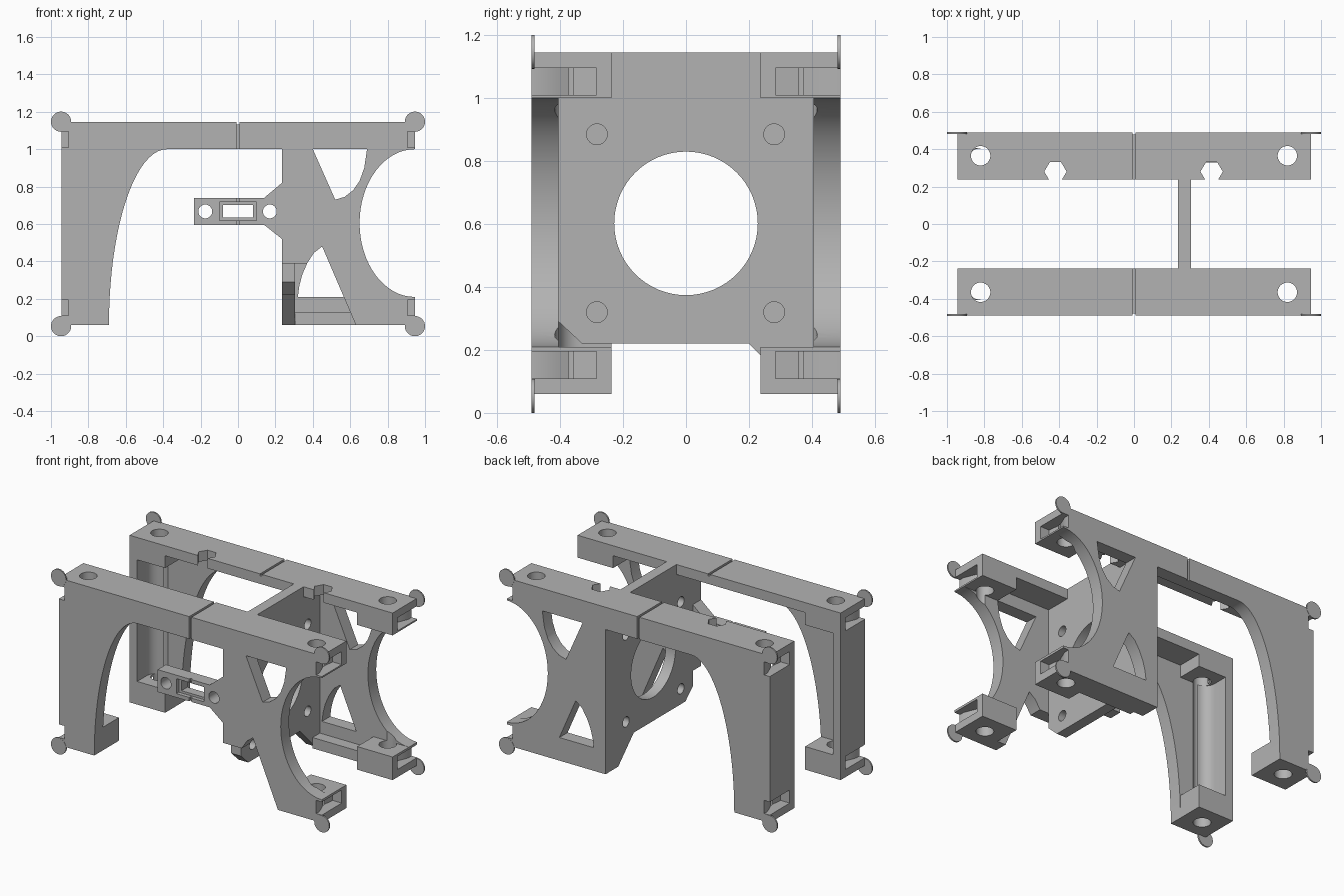
import bpy, bmesh, math
from mathutils import Vector

cube = bpy.data.objects.get("Cube")
if cube:
    bpy.data.objects.remove(cube, do_unlink=True)

grey = bpy.data.materials.new("light grey plastic")
grey.use_nodes = True
COLOUR = (0.45, 0.45, 0.45, 1)
grey.diffuse_color = COLOUR
grey.node_tree.nodes["Principled BSDF"].inputs["Base Color"].default_value = COLOUR

END, TOP, BASE = 0.945, 1.145, 0.06      # body limits
OUT, SKIN, IN = 0.49, 0.405, 0.237       # outer face, plate inner face, block inner face


def prism(name, pts, axis, lo, hi):
    """Extrude a 2D outline along an axis."""
    place = {"x": lambda a, b, t: (t, a, b),
             "y": lambda a, b, t: (a, t, b),
             "z": lambda a, b, t: (a, b, t)}[axis]
    bm = bmesh.new()
    face = bm.faces.new([bm.verts.new(place(a, b, lo)) for a, b in pts])
    new = bmesh.ops.extrude_face_region(bm, geom=[face])["geom"]
    move = Vector(place(0, 0, hi - lo))
    bmesh.ops.translate(bm, vec=move, verts=[v for v in new if isinstance(v, bmesh.types.BMVert)])
    bmesh.ops.recalc_face_normals(bm, faces=bm.faces)
    mesh = bpy.data.meshes.new(name)
    bm.to_mesh(mesh)
    bm.free()
    mesh.materials.append(grey)
    obj = bpy.data.objects.new(name, mesh)
    bpy.context.collection.objects.link(obj)
    return obj


def rect(a0, a1, b0, b1):
    return [(a0, b0), (a1, b0), (a1, b1), (a0, b1)]


def arc(ca, cb, ra, rb, start, stop, n=20):
    steps = [math.radians(start + (stop - start) * i / n) for i in range(n + 1)]
    return [(ca + ra * math.cos(t), cb + rb * math.sin(t)) for t in steps]


def disc(a, b, r, n=32):
    return arc(a, b, r, r, 0, 360, n)[:-1]


def box(name, x0, x1, y0, y1, z0, z1):
    return prism(name, rect(x0, x1, y0, y1), "z", z0, z1)


def finish(obj, cutters=()):
    """Cut the holes, bake the result and shade the curves smoothly."""
    for c in cutters:
        mod = obj.modifiers.new("cut", "BOOLEAN")
        mod.operation, mod.solver, mod.object = "DIFFERENCE", "EXACT", c
    if cutters:
        deps = bpy.context.evaluated_depsgraph_get()
        deps.update()
        mesh = bpy.data.meshes.new_from_object(obj.evaluated_get(deps))
        obj.modifiers.clear()
        obj.data = mesh
    for p in obj.data.polygons:
        p.use_smooth = True
    obj.data.set_sharp_from_angle(angle=math.radians(30))


# Outline pieces shared by both frames
leg_arch = arc(-0.38, BASE, 0.31, 0.94, 180, 90)
cradle = arc(END, 0.605, 0.295, 0.395, 270, 90, 32)
lower_arc = [(0.32, 0.21), (0.328, 0.27), (0.344, 0.33), (0.37, 0.39), (0.405, 0.445), (0.45, 0.48)]
upper_window = [(0.40, 1.0), (0.52, 0.73), (0.57, 0.745), (0.615, 0.78),
                (0.65, 0.83), (0.675, 0.9), (0.69, 1.0)]
tab = [(0.235, 0.82), (0.14, 0.74), (-0.235, 0.74), (-0.235, 0.595), (0.14, 0.595), (0.235, 0.52)]
front_edge = tab + [(0.235, 0.39)] + lower_arc[3:] + [(0.63, BASE)]
back_edge = [(0.235, BASE)]

helpers = []
for s, side in ((-1, "front"), (1, "back")):
    def ys(a, b):
        return sorted((s * a, s * b))

    # Cutters: screw holes, strap slots at the corners, seam groove
    corner = {}
    for sx in (-1, 1):
        hole = prism("hole_cutter", disc(sx * 0.82, s * 0.365, 0.052), "z", 0, 1.3)
        slot = [(0.96, 0.285), (0.88, 0.285), (0.87, 0.37), (0.905, 0.455), (0.905, 0.51), (0.96, 0.51)]
        slot = [(sx * x, s * y) for x, y in slot]
        low = prism("slot_cutter", slot, "z", 0.11, 0.195)
        high = prism("slot_cutter", slot, "z", 1.01, 1.095)
        corner[sx] = [hole, low, high]
    groove_top = box("groove_cutter", -0.008, 0.008, -0.6, 0.6, TOP - 0.012, TOP + 0.05)
    groove_side = box("groove_cutter", -0.008, 0.008, *ys(OUT - 0.012, OUT + 0.05), 0.5, 1.2)
    grooves = [groove_top, groove_side]
    cuts = corner[-1] + corner[1] + grooves
    cuts.append(prism("window_cutter", upper_window, "y", *ys(0.3, 0.6)))
    if s < 0:
        # Sensor tab openings
        cuts += [prism("tab_cutter", disc(x, 0.667, 0.037), "y", -0.6, -0.3) for x in (-0.175, 0.17)]
        cuts.append(prism("tab_cutter", rect(-0.1, 0.1, 0.62, 0.717), "y", -0.6, -0.465))
        cuts.append(prism("tab_cutter", rect(-0.08, 0.08, 0.635, 0.702), "y", -0.6, -0.3))
    else:
        cuts.append(prism("window_cutter", lower_arc + [(0.567, 0.21)], "y", 0.3, 0.6))
    helpers += cuts

    # Frame plate with leg, cradle and braces
    outline = [(-END, BASE)] + leg_arch + [(0.235, 1.0)]
    outline += front_edge if s < 0 else back_edge
    outline += [(END, BASE)] + cradle + [(END, TOP), (-END, TOP)]
    finish(prism(side + "_frame", outline, "y", *ys(SKIN, OUT)), cuts)

    # Top shelf between the corner blocks, with nut notches on the back
    shelf = box(side + "_shelf", -0.69, 0.69, *ys(IN, SKIN), 1.08, TOP)
    shelf_cuts = [groove_top]
    if s > 0:
        for x in (-0.42, 0.415):
            hexagon = arc(x, 0.28, 0.06, 0.058, 0, 300, 5)
            shelf_cuts.append(prism("nut_cutter", hexagon, "z", 1.0, 1.3))
            shelf_cuts.append(box("nut_cutter", x - 0.035, x + 0.035, 0.2, 0.26, 0.99, 1.31))
        helpers += shelf_cuts[1:]
    finish(shelf, shelf_cuts)

    # Corner blocks and mouse ears
    for sx, hand in ((-1, "right"), (1, "left")):
        x0, x1 = sorted((sx * 0.69, sx * END))
        for level, z0, z1 in (("lower", BASE, 0.21), ("upper", 1.0, TOP)):
            name = f"{side}_{hand}_{level}"
            finish(box(name + "_block", x0, x1, *ys(IN, SKIN), z0, z1), corner[sx])
            ear_z = 0.054 if level == "lower" else 1.147
            finish(prism(name + "_ear", disc(sx * 0.946, ear_z, 0.054), "y", *ys(0.482, 0.4915)))

    # End wall of the leg with its inner fillet
    wall = [(-END, SKIN), (-END, IN), (-0.89, IN)] + arc(-0.82, 0.335, 0.07, 0.07, 180, 90, 8)
    finish(prism(side + "_leg_wall", [(x, s * y) for x, y in wall], "z", 0.21, 1.0))

# Ledge on the inside of the lower back beam
finish(box("back_beam_ledge", 0.305, 0.69, 0.33, SKIN, BASE, 0.13))

# Motor mounting plate joining the frames
plate = [(-SKIN, 0.29), (-0.33, 0.22), (0.2, 0.22), (0.36, BASE), (SKIN, BASE), (SKIN, 1.08),
         (IN, 1.08), (IN, TOP), (-IN, TOP), (-IN, 1.08), (-SKIN, 1.08)]
holes = [prism("plate_cutter", disc(0, 0.602, 0.228, 64), "x", 0.1, 0.5)]
holes += [prism("plate_cutter", disc(y, z, 0.033), "x", 0.1, 0.5)
          for y in (-0.283, 0.28) for z in (0.32, 0.885)]
helpers += holes
finish(prism("motor_plate", plate, "x", 0.235, 0.305), holes)

for h in helpers:
    bpy.data.objects.remove(h, do_unlink=True)
